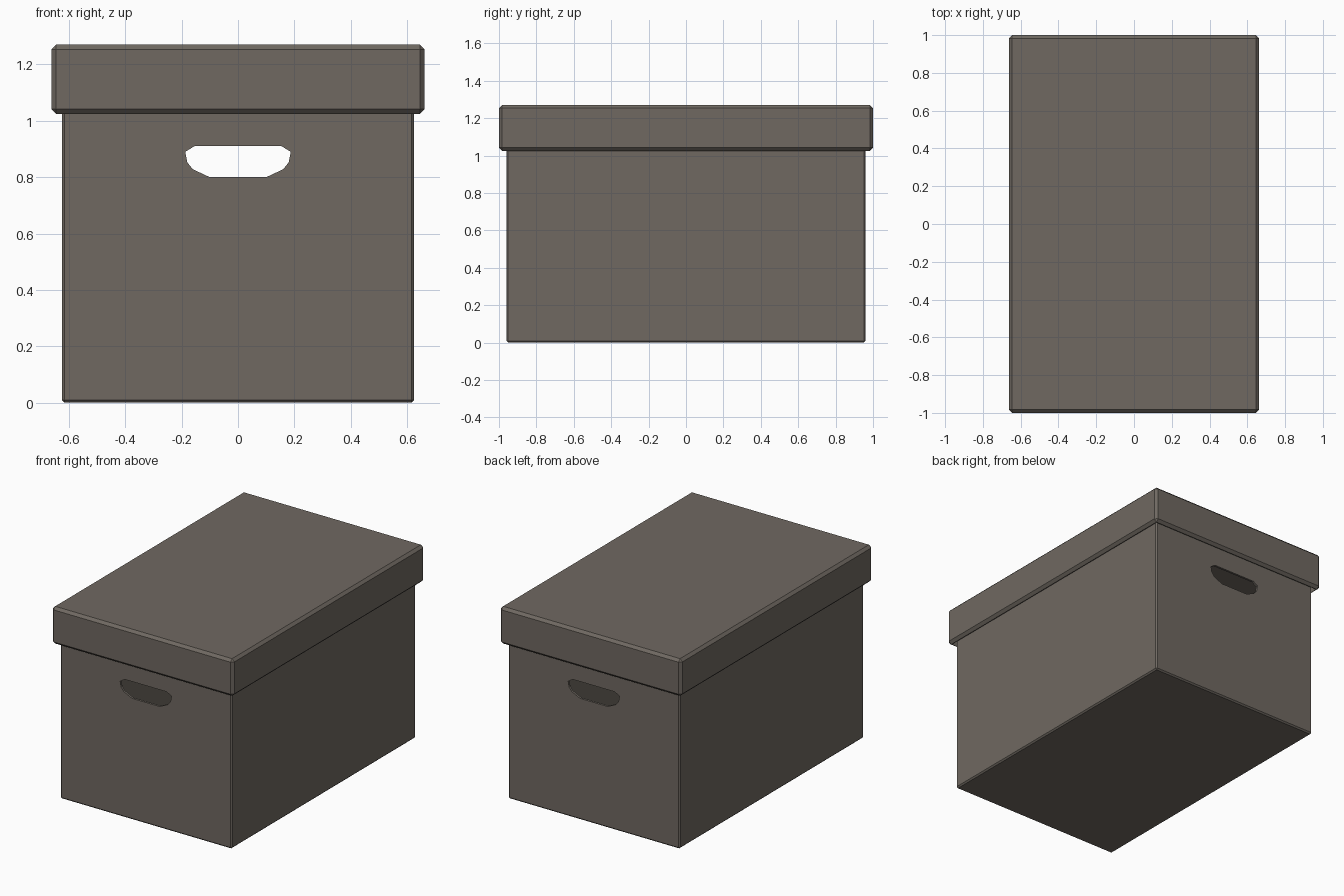
import bpy
import bmesh
from mathutils import Vector

if "Cube" in bpy.data.objects:
    bpy.data.objects.remove(bpy.data.objects["Cube"])

card = bpy.data.materials.new("warm_grey_card")
card.diffuse_color = (0.16, 0.14, 0.12, 1)
card.use_nodes = True
card.node_tree.nodes["Principled BSDF"].inputs["Base Color"].default_value = card.diffuse_color


def make_object(name, bm):
    bmesh.ops.recalc_face_normals(bm, faces=bm.faces[:])
    mesh = bpy.data.meshes.new(name)
    bm.to_mesh(mesh)
    bm.free()
    obj = bpy.data.objects.new(name, mesh)
    bpy.context.collection.objects.link(obj)
    mesh.materials.append(card)
    return obj


def open_shell(name, hx, hy, z0, z1, wall, chamfer, open_dir):
    """Hollow box open at the top (open_dir=1) or the bottom (-1), outer edges chamfered."""
    bm = bmesh.new()
    bmesh.ops.create_cube(bm, size=1)
    for v in bm.verts:
        v.co = Vector((v.co.x * 2 * hx, v.co.y * 2 * hy, z1 if v.co.z > 0 else z0))
    outer = bm.edges[:]
    bm.normal_update()
    mouth = next(f for f in bm.faces if f.normal.z * open_dir > 0.9)
    bmesh.ops.inset_region(bm, faces=[mouth], thickness=wall)
    floor = bmesh.ops.extrude_discrete_faces(bm, faces=[mouth])["faces"][0]
    for v in floor.verts:
        v.co.z = z0 + wall if open_dir > 0 else z1 - wall
    bmesh.ops.bevel(bm, geom=outer, offset=chamfer, segments=1,
                    profile=0.5, affect='EDGES')
    return make_object(name, bm)


# Box body and overhanging lid
body = open_shell("box_body", 0.625, 0.96, 0.0, 1.235, 0.02, 0.009, 1)
lid = open_shell("box_lid", 0.662, 1.0, 1.025, 1.27, 0.03, 0.017, -1)

# Hand hole cutter running through both ends
half = [(0.10, 0.80), (0.16, 0.828), (0.18, 0.853), (0.187, 0.89), (0.153, 0.911)]
profile = half + [(-x, z) for x, z in reversed(half)]
bm = bmesh.new()
face = bm.faces.new([bm.verts.new((x, -1.2, z)) for x, z in profile])
ext = bmesh.ops.extrude_face_region(bm, geom=[face])["geom"]
bmesh.ops.translate(bm, vec=(0, 2.4, 0),
                    verts=[g for g in ext if isinstance(g, bmesh.types.BMVert)])
cutter = make_object("hand_hole_cutter", bm)
cutter.hide_render = True
cutter.display_type = 'WIRE'

cut = body.modifiers.new("hand_holes", 'BOOLEAN')
cut.operation = 'DIFFERENCE'
cut.solver = 'EXACT'
cut.object = cutter
